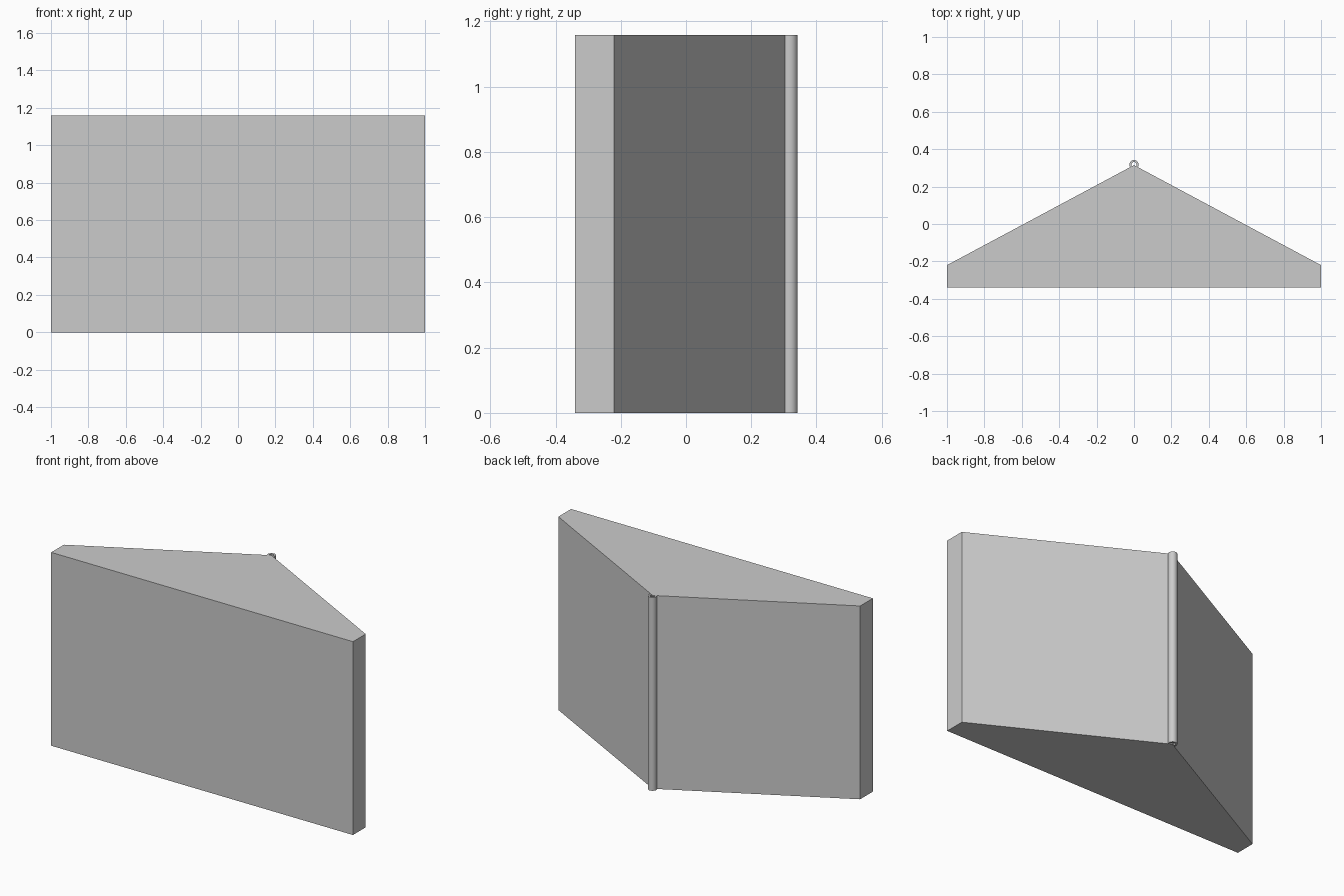
import bpy
import bmesh
from math import cos, sin, tau

HEIGHT = 1.158

cube = bpy.data.objects.get("Cube")
if cube:
    bpy.data.objects.remove(cube)

grey = bpy.data.materials.new("plain grey")
grey.use_nodes = True
colour = (0.6, 0.6, 0.6, 1)
grey.diffuse_color = colour
grey.node_tree.nodes["Principled BSDF"].inputs["Base Color"].default_value = colour


def make_object(name, bm):
    bmesh.ops.recalc_face_normals(bm, faces=bm.faces)
    mesh = bpy.data.meshes.new(name)
    bm.to_mesh(mesh)
    bm.free()
    mesh.materials.append(grey)
    obj = bpy.data.objects.new(name, mesh)
    bpy.context.collection.objects.link(obj)
    return obj


# Wedge body: a five-sided plan raised to full height
bm = bmesh.new()
plan = [(-1, -0.34), (1, -0.34), (1, -0.22), (0, 0.315), (-1, -0.22)]
base = bm.faces.new([bm.verts.new((x, y, 0)) for x, y in plan])
raised = bmesh.ops.extrude_face_region(bm, geom=[base], use_keep_orig=True)
top = [v for v in raised["geom"] if isinstance(v, bmesh.types.BMVert)]
bmesh.ops.translate(bm, verts=top, vec=(0, 0, HEIGHT))
make_object("wedge_body", bm)

# Hollow hinge tube along the rear edge
bm = bmesh.new()
sides, outer, inner, centre_y = 32, 0.025, 0.014, 0.317
rings = []
for radius, z in ((outer, 0), (outer, HEIGHT), (inner, HEIGHT), (inner, 0)):
    angles = [tau * i / sides for i in range(sides)]
    rings.append([bm.verts.new((radius * cos(a), centre_y + radius * sin(a), z)) for a in angles])
for k, ring in enumerate(rings):
    following = rings[(k + 1) % len(rings)]
    for i in range(sides):
        j = (i + 1) % sides
        bm.faces.new((ring[i], ring[j], following[j], following[i]))
tube = make_object("hinge_tube", bm)

bpy.ops.object.select_all(action="DESELECT")
tube.select_set(True)
bpy.context.view_layer.objects.active = tube
bpy.ops.object.shade_smooth_by_angle()
